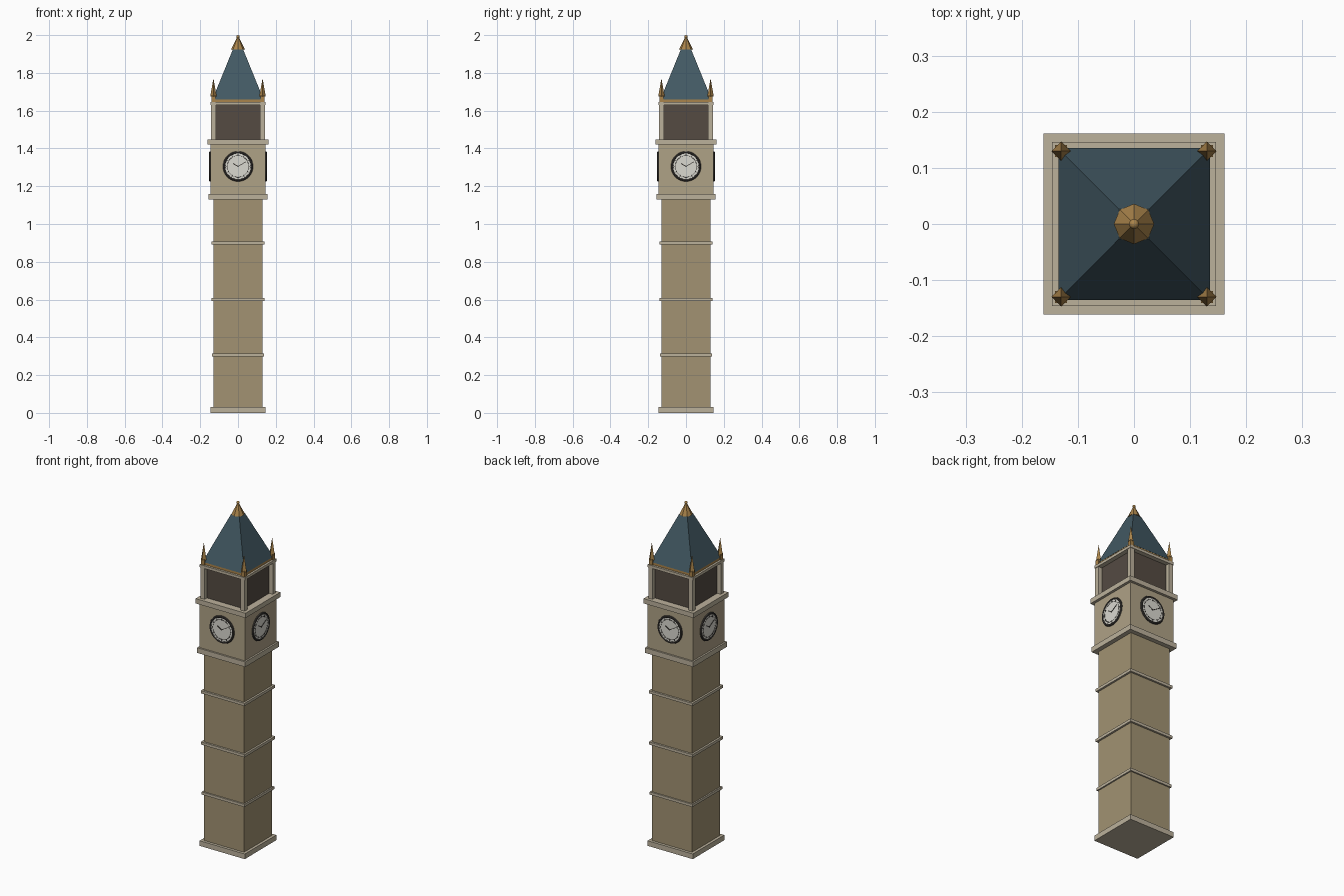
import bpy, math
from mathutils import Matrix, Vector

if "Cube" in bpy.data.objects:
    bpy.data.objects.remove(bpy.data.objects["Cube"])


def mat(name, c):
    m = bpy.data.materials.new(name)
    m.diffuse_color = (*c, 1)
    m.use_nodes = True
    m.node_tree.nodes["Principled BSDF"].inputs["Base Color"].default_value = m.diffuse_color
    return m


STONE = mat("stone", (0.36, 0.29, 0.17))
PALE = mat("pale_stone", (0.43, 0.36, 0.24))
TRIM = mat("trim", (0.50, 0.44, 0.33))
DARK = mat("shadow", (0.09, 0.07, 0.055))
SLATE = mat("slate", (0.055, 0.10, 0.125))
GOLD = mat("gold", (0.40, 0.23, 0.07))
IRON = mat("iron", (0.05, 0.045, 0.04))
DIAL = mat("dial", (0.70, 0.69, 0.63))


def finish(name, m, mtx=None):
    ob = bpy.context.object
    ob.name = name
    ob.data.materials.append(m)
    if mtx is not None:
        ob.data.transform(mtx)
    return ob


def box(name, size, loc, m, mtx=None):
    bpy.ops.mesh.primitive_cube_add(size=1)
    t = Matrix.Translation(loc) @ Matrix.Diagonal((*size, 1))
    return finish(name, m, t if mtx is None else mtx @ t)


def slab(name, half, z0, z1, m):
    return box(name, (2 * half, 2 * half, z1 - z0), (0, 0, (z0 + z1) / 2), m)


def cone(name, n, r1, r2, z0, z1, m, xy=(0, 0), turn=0):
    bpy.ops.mesh.primitive_cone_add(vertices=n, radius1=r1, radius2=r2, depth=z1 - z0)
    return finish(name, m, Matrix.Translation((*xy, (z0 + z1) / 2)) @ Matrix.Rotation(turn, 4, 'Z'))


# Shaft, string courses and cornices
slab("plinth", 0.146, 0, 0.03, TRIM)
slab("shaft", 0.13, 0.03, 1.13, STONE)
for i, (z, h) in enumerate([(0.307, 0.138), (0.60, 0.141), (0.90, 0.141)]):
    slab(f"string_course_{i}", h, z - 0.008, z + 0.008, TRIM)
slab("lower_cornice", 0.156, 1.13, 1.16, TRIM)
slab("clock_stage", 0.146, 1.16, 1.42, PALE)
slab("upper_cornice", 0.161, 1.42, 1.448, TRIM)

# Belfry with corner posts and pinnacles
slab("belfry_core", 0.12, 1.448, 1.632, DARK)
slab("belfry_rail", 0.146, 1.63, 1.646, TRIM)
slab("eaves_band", 0.134, 1.646, 1.662, GOLD)
for sx in (-1, 1):
    for sy in (-1, 1):
        xy = (0.13 * sx, 0.13 * sy)
        box("corner_post", (0.026, 0.026, 0.185), (*xy, 1.54), TRIM)
        box("pinnacle_block", (0.022, 0.022, 0.034), (*xy, 1.662), GOLD)
        cone("pinnacle", 4, 0.017, 0, 1.675, 1.772, GOLD, xy)

# Spire roof and finial
cone("spire_roof", 4, 0.135 * math.sqrt(2), 0.027 * math.sqrt(2), 1.66, 1.925, SLATE,
     turn=math.pi / 4)
cone("finial", 8, 0.036, 0.006, 1.925, 1.985, GOLD)
bpy.ops.mesh.primitive_uv_sphere_add(segments=12, ring_count=8, radius=0.009)
finish("finial_ball", GOLD, Matrix.Translation((0, 0, 1.991)))
bpy.ops.object.shade_smooth_by_angle()

# Clock faces, built in a local frame whose z points out of the wall
OUT = Matrix.Translation((0, -0.146, 1.305)) @ Matrix.Rotation(math.pi / 2, 4, 'X')
for side in range(4):
    f = Matrix.Rotation(side * math.pi / 2, 4, 'Z') @ OUT
    bpy.ops.mesh.primitive_cylinder_add(vertices=48, radius=0.072, depth=0.01)
    finish("clock_dial", DIAL, f)
    bpy.ops.object.shade_smooth_by_angle()
    for nm, major, minor in (("clock_rim", 0.073, 0.007), ("dial_ring", 0.057, 0.001)):
        bpy.ops.mesh.primitive_torus_add(major_segments=48, minor_segments=8,
                                         major_radius=major, minor_radius=minor)
        lift = 0.001 if nm == "clock_rim" else 0.005
        finish(nm, IRON, f @ Matrix.Translation((0, 0, lift)))
        bpy.ops.object.shade_smooth_by_angle()
    for k in range(12):
        g = f @ Matrix.Rotation(k * math.pi / 6, 4, 'Z')
        box("hour_mark", (0.003, 0.010, 0.002), (0, 0.060, 0.0055), IRON, g)
    for nm, length, w, ang in (("hour_hand", 0.034, 0.005, 60), ("minute_hand", 0.052, 0.0035, -60)):
        g = f @ Matrix.Rotation(math.radians(ang), 4, 'Z')
        box(nm, (w, length, 0.002), (0, length / 2 - 0.003, 0.0065), IRON, g)
